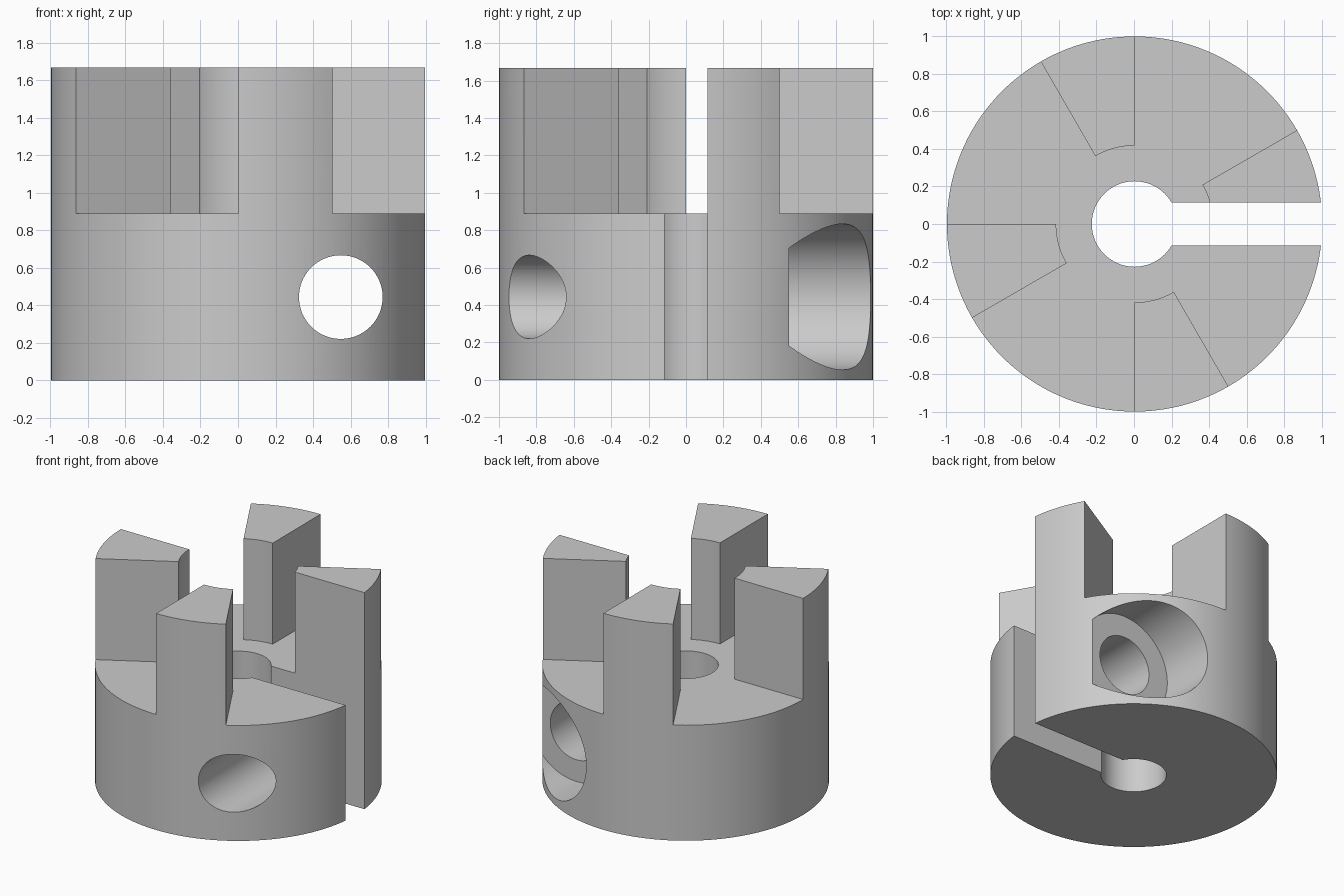
import bpy
import bmesh
import math
from mathutils import Matrix

if "Cube" in bpy.data.objects:
    bpy.data.objects.remove(bpy.data.objects["Cube"])

RADIUS, HEIGHT, FLOOR = 1.0, 1.667, 0.889   # hub size and height of the jaw floor
JAW_INNER, BORE = 0.418, 0.228
SCREW_X, SCREW_Z = 0.548, 0.444
JAW, STEP = 30, 90                          # degrees covered by a jaw, and jaw spacing
AXIS = 0.003

metal = bpy.data.materials.new("light grey metal")
metal.use_nodes = True
metal.diffuse_color = (0.6, 0.6, 0.6, 1)
metal.node_tree.nodes["Principled BSDF"].inputs["Base Color"].default_value = (0.6, 0.6, 0.6, 1)


def arc(radius, start, end, steps):
    """Points along an arc, angles in degrees."""
    angles = [math.radians(start + (end - start) * i / steps) for i in range(steps + 1)]
    return [(radius * math.cos(a), radius * math.sin(a)) for a in angles]


def prism(name, outline, bottom, top, matrix=Matrix()):
    """Extrude a closed outline along its local z."""
    bm = bmesh.new()
    face = bm.faces.new([bm.verts.new((x, y, bottom)) for x, y in outline])
    new = bmesh.ops.extrude_face_region(bm, geom=[face])["geom"]
    verts = [v for v in new if isinstance(v, bmesh.types.BMVert)]
    bmesh.ops.translate(bm, verts=verts, vec=(0, 0, top - bottom))
    bmesh.ops.recalc_face_normals(bm, faces=bm.faces)
    bm.transform(Matrix.Translation((AXIS, 0, 0)) @ matrix)
    mesh = bpy.data.meshes.new(name)
    bm.to_mesh(mesh)
    bm.free()
    mesh.materials.append(metal)
    obj = bpy.data.objects.new(name, mesh)
    bpy.context.collection.objects.link(obj)
    return obj


def circle(radius, steps):
    return arc(radius, 0, 360, steps)[:-1]


# Hub blank
hub = prism("coupling_hub", circle(RADIUS, 144), 0, HEIGHT)

# Gaps between the four jaws, joined by the round centre
gap_outline = []
for k in range(4):
    start = k * STEP
    gap_outline += arc(JAW_INNER, start, start + JAW, 12)
    gap_outline += arc(1.3, start + JAW, start + STEP, 12)

# Clamp slot, shaft bore and stepped screw hole
half = 0.115
slot_outline = [(0, -half), (1.3, -half), (1.3, half), (0, half)]
along_y = Matrix.Translation((SCREW_X - AXIS, 0, SCREW_Z)) @ Matrix.Rotation(-math.pi / 2, 4, "X")
cutters = [
    prism("jaw_gap_cutter", gap_outline, FLOOR, 2),
    prism("shaft_bore_cutter", circle(BORE, 64), -0.5, 2),
    prism("clamp_slot_cutter", slot_outline, -0.5, 2.2),
    prism("screw_hole_cutter", circle(0.223, 64), -1.3, 1.3, along_y),
    prism("counterbore_cutter", circle(0.39, 96), 0.55, 1.3, along_y),
]
for cutter in cutters:
    cutter.hide_render = True
    mod = hub.modifiers.new(cutter.name, "BOOLEAN")
    mod.operation = "DIFFERENCE"
    mod.solver = "EXACT"
    mod.object = cutter

# Bake the cuts and drop the cutters
bpy.context.view_layer.update()
baked = bpy.data.meshes.new_from_object(hub.evaluated_get(bpy.context.evaluated_depsgraph_get()))
hub.modifiers.clear()
hub.data = baked
for cutter in cutters:
    bpy.data.objects.remove(cutter)

# Smooth curved walls, sharp edges
bpy.ops.object.select_all(action="DESELECT")
hub.select_set(True)
bpy.context.view_layer.objects.active = hub
bpy.ops.object.shade_smooth_by_angle(angle=math.radians(25))
